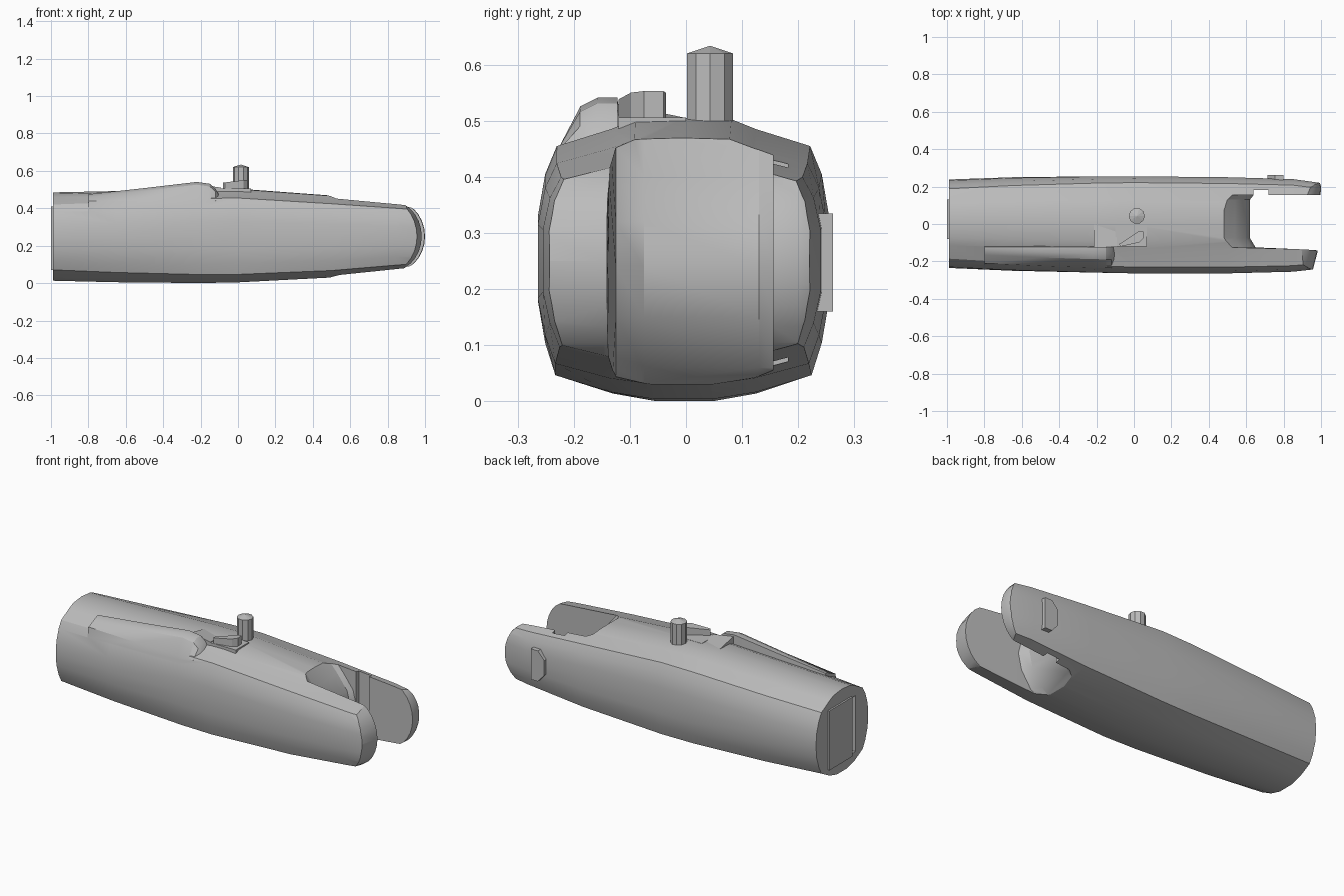
import bpy, bmesh, math

cube = bpy.data.objects.get("Cube")
if cube:
    bpy.data.objects.remove(cube)

gray = bpy.data.materials.new("plain gray")
gray.use_nodes = True
gray.diffuse_color = (0.5, 0.5, 0.5, 1)
gray.node_tree.nodes["Principled BSDF"].inputs["Base Color"].default_value = (0.5, 0.5, 0.5, 1)


def loft(name, rings):
    """Skin matching rings of points and cap both ends."""
    bm = bmesh.new()
    vs = [[bm.verts.new(p) for p in ring] for ring in rings]
    n = len(vs[0])
    for a, b in zip(vs, vs[1:]):
        for i in range(n):
            j = (i + 1) % n
            bm.faces.new((a[i], a[j], b[j], b[i]))
    bm.faces.new(vs[0])
    bm.faces.new(vs[-1])
    bmesh.ops.recalc_face_normals(bm, faces=bm.faces)
    mesh = bpy.data.meshes.new(name)
    bm.to_mesh(mesh)
    bm.free()
    mesh.materials.append(gray)
    ob = bpy.data.objects.new(name, mesh)
    bpy.context.collection.objects.link(ob)
    return ob


def box(name, x, y, z):
    return loft(name, [[(a, y[0], z[0]), (a, y[1], z[0]), (a, y[1], z[1]), (a, y[0], z[1])] for a in x])


def select(ob):
    bpy.ops.object.select_all(action='DESELECT')
    ob.select_set(True)
    bpy.context.view_layer.objects.active = ob


def combine(ob, tool, operation):
    tool.hide_render = True
    mod = ob.modifiers.new("cut", 'BOOLEAN')
    mod.object, mod.operation, mod.solver = tool, operation, 'EXACT'
    select(ob)
    bpy.ops.object.modifier_apply(modifier=mod.name)
    bpy.data.objects.remove(tool)


# Main body: domed box section, rounder toward the closed end
half = [(0, 1), (.33, .99), (.5, .92), (.87, .8), (.95, .6), (1, .3), (1, 0),
        (1, -.3), (.95, -.6), (.88, -.83), (.5, -.95), (.2, -1)]
section = half + [(-u, v) for u, v in reversed(half[1:])]


def body_ring(x, y0, y1, z0, z1, roundness):
    ring = []
    for u, v in section:
        r = math.hypot(u, v)
        k = 1 - roundness + roundness / r
        ring.append((x, (y0 + y1) / 2 + u * k * (y1 - y0) / 2, (z0 + z1) / 2 + v * k * (z1 - z0) / 2))
    return ring


body = loft("body", [body_ring(*s) for s in (
    (-.99, -.235, .238, .01, .485, .6),
    (-.65, -.25, .25, .003, .492, .35),
    (-.2, -.26, .255, 0, .505, .08),
    (0, -.264, .255, .004, .505, 0),
    (.5, -.264, .25, .03, .468, 0),
    (.85, -.255, .24, .065, .437, 0),
    (1.03, -.235, .215, .08, .42, 0))])


# Raised hump along the front top edge
def hump_ring(x, top, side):
    y = side
    return [(x, -.1 if x < -.3 else -.12, .3), (x, y, .3), (x, y + .025, min(.44, top - .03)),
            (x, y + .07, top - .015), (x, y + .1, top), (x, -.122, top)]


hump = loft("hump", [hump_ring(*s) for s in (
    (-.8, .475, -.235), (-.5, .508, -.249), (-.22, .541, -.258),
    (-.15, .531, -.259), (-.12, .505, -.259), (-.085, .44, -.258))])
combine(body, hump, 'UNION')

# Rounded prong ends
rings = []
for y, tip in ((-.3, .943), (-.145, .982), (.2, 1.0), (.3, .97)):
    arc = [math.pi * (i / 14 - .5) for i in range(15)]
    rings.append([(-1.2, y, .7), (-1.2, y, -.2), (.5, y, -.2), (.5, y, .02)]
                 + [(tip - .16 + .16 * math.cos(a), y, .25 + .187 * math.sin(a)) for a in arc]
                 + [(.5, y, .475), (.5, y, .7)])
combine(body, loft("outline_cutter", rings), 'INTERSECT')

# Slot between the prongs, leaving a convex core end
core = [(.46, .6), (.48, .47), (.54, .4), (.6, .32), (.62, .24), (.6, .15), (.54, .06), (.48, .02), (.46, -.1)]
rings = []
for y, flare in ((-.125, .03), (-.075, 0), (.13, 0), (.155, .02)):
    far = -.148 if y == -.125 else y
    rings.append([(x + flare, y, z) for x, z in core] + [(1.2, far, -.1), (1.2, far, .6)])
combine(body, loft("slot_cutter", rings), 'DIFFERENCE')
combine(body, box("notch_cutter", (.64, .72), (.1, .182), (-.1, .6)), 'DIFFERENCE')

# Narrow recess beside the core on the closed end
combine(body, box("recess_cutter", (-1.1, -.9), (-.12, -.078), (.08, .4)), 'DIFFERENCE')
box("core_end", (-1.0, -.95), (-.08, .13), (.07, .41))

# Sloped ramp and base plate for the lever
loft("ramp", [[(x, -.122, .46), (x, 0, .46), (x, 0, low), (x, -.122, high)]
              for x, low, high in ((-.215, .505, .53), (-.09, .5, .51))])
box("lever_plate", (-.1, .07), (-.12, 0), (.45, .506))

# Lever: tapered angled prism
plan = [(-.08, -.108), (-.07, -.12), (.03, -.098), (.052, -.075), (.05, -.04), (.03, -.036)]
loft("lever", [[(x, y, z + lift * (x + .08)) for x, y in plan] for z, lift in ((.49, 0), (.537, .12))])

# Knob with a shallow pointed cap
circle = [2 * math.pi * i / 10 for i in range(10)]
loft("knob", [[(.015 + r * math.cos(a), .043 + r * math.sin(a), z) for a in circle]
              for r, z in ((.043, .47), (.043, .62), (.002, .633))])

# Raised plate on the back prong
plate = [(.80, .16), (.80, .335), (.755, .335), (.715, .29), (.715, .205), (.755, .16)]
loft("prong_plate", [[(x, y, z) for x, z in plate] for y in (.22, .262)])

# Smooth the curved shell only
select(body)
bpy.ops.object.shade_smooth_by_angle(angle=math.radians(28))
